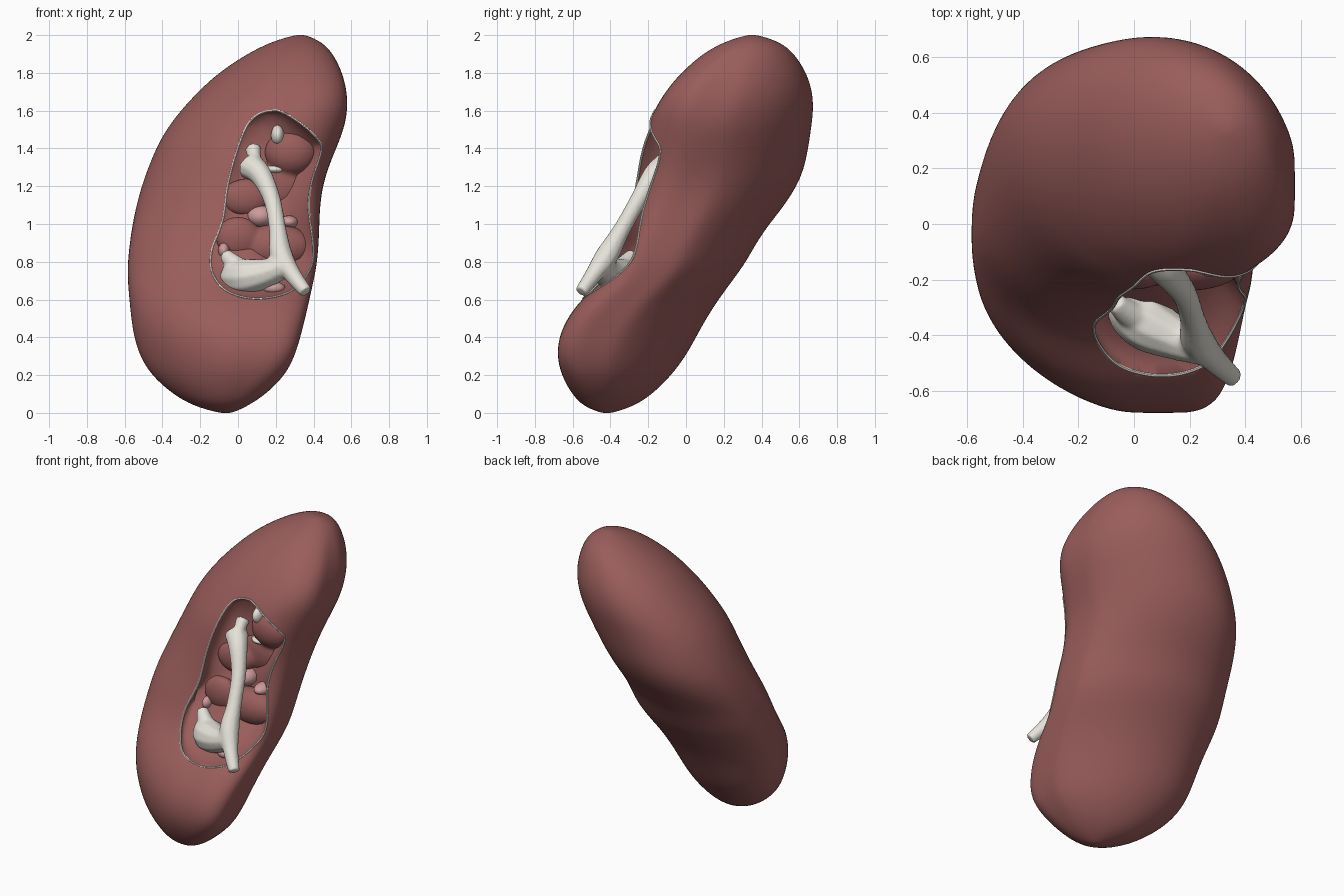
import bpy, bmesh, math
from mathutils import Vector
from mathutils.bvhtree import BVHTree

if "Cube" in bpy.data.objects:
    bpy.data.objects.remove(bpy.data.objects["Cube"])


def material(name, rgb):
    m = bpy.data.materials.new(name)
    m.diffuse_color = (*rgb, 1)
    m.use_nodes = True
    m.node_tree.nodes["Principled BSDF"].inputs["Base Color"].default_value = m.diffuse_color
    return m


RED = material("red_tissue", (0.32, 0.11, 0.105))
CREAM = material("cream_tissue", (0.78, 0.76, 0.69))
PINK = material("pink_tissue", (0.62, 0.33, 0.33))


def make(name, bm, mat):
    bmesh.ops.recalc_face_normals(bm, faces=bm.faces)
    me = bpy.data.meshes.new(name)
    bm.to_mesh(me)
    bm.free()
    me.materials.append(mat)
    ob = bpy.data.objects.new(name, me)
    bpy.context.collection.objects.link(ob)
    return ob


def select(*obs):
    bpy.ops.object.select_all(action='DESELECT')
    for ob in obs:
        ob.select_set(True)
    bpy.context.view_layer.objects.active = obs[0]


def smooth(ob, angle=50):
    select(ob)
    bpy.ops.object.shade_smooth_by_angle(angle=math.radians(angle))
    return ob


def merge(name, obs, voxel, repeat):
    """Blend overlapping parts into one organic skin."""
    select(*obs)
    bpy.ops.object.join()
    ob = bpy.context.object
    ob.name = name
    m = ob.modifiers.new("blend", 'REMESH')
    m.mode, m.voxel_size = 'VOXEL', voxel
    s = ob.modifiers.new("soften", 'SMOOTH')
    s.iterations = repeat
    for mod in ("blend", "soften"):
        bpy.ops.object.modifier_apply(modifier=mod)
    smooth(ob, 80)


def loft(rings):
    bm = bmesh.new()
    vs = [[bm.verts.new(p) for p in r] for r in rings]
    n = len(rings[0])
    for a, b in zip(vs, vs[1:]):
        for i in range(n):
            bm.faces.new((a[i], a[(i + 1) % n], b[(i + 1) % n], b[i]))
    for r in (vs[0], vs[-1]):
        c = bm.verts.new(sum((v.co for v in r), Vector()) / n)
        for i in range(n):
            bm.faces.new((r[i], r[(i + 1) % n], c))
    return bm


def spline(pts, steps, closed=False):
    """Catmull-Rom resampling of a list of vectors."""
    n, out = len(pts), []
    for i in range(n if closed else n - 1):
        idx = [i - 1, i, i + 1, i + 2]
        p = [pts[k % n] if closed else pts[min(max(k, 0), n - 1)] for k in idx]
        for s in range(steps):
            t = s / steps
            out.append(0.5 * (2 * p[1] + (p[2] - p[0]) * t
                       + (2 * p[0] - 5 * p[1] + 4 * p[2] - p[3]) * t * t
                       + (3 * p[1] - p[0] - 3 * p[2] + p[3]) * t ** 3))
    return out if closed else out + [pts[-1]]


def tube(name, pts, mat, closed=False, sides=3):
    """Smooth tube through (x, y, z, radius) points."""
    cu = bpy.data.curves.new(name, 'CURVE')
    cu.dimensions = '3D'
    cu.bevel_depth = 1
    cu.bevel_resolution = sides
    cu.use_fill_caps = True
    path = spline([Vector(p) for p in pts], 6, closed)
    sp = cu.splines.new('POLY')
    sp.points.add(len(path) - 1)
    sp.use_cyclic_u = closed
    for q, p in zip(sp.points, path):
        q.co = (p[0], p[1], p[2], 1)
        q.radius = p[3]
    cu.materials.append(mat)
    ob = bpy.data.objects.new(name, cu)
    bpy.context.collection.objects.link(ob)
    select(ob)
    bpy.ops.object.convert(target='MESH')
    return smooth(bpy.context.object)


def bvh_of(ob):
    return BVHTree.FromObject(ob, bpy.context.evaluated_depsgraph_get())


def front_hit(bvh, x, z):
    hit = bvh.ray_cast(Vector((x, -3, z)), Vector((0, 1, 0)))[0]
    return hit or bvh.find_nearest(Vector((x, -0.25, z)))[0]


# Bean-shaped body: z, x range, y range of each level
LEVELS = [(0, -.1, -.03, -.45, -.39), (.035, -.235, .05, -.545, -.275),
          (.1, -.35, .15, -.605, -.175), (.2, -.465, .25, -.66, -.075),
          (.3, -.525, .30, -.683, 0), (.4, -.554, .33, -.673, .055),
          (.5, -.567, .355, -.63, .11), (.6, -.575, .378, -.555, .175),
          (.7, -.584, .40, -.445, .25), (.8, -.584, .42, -.375, .325),
          (.95, -.567, .43, -.325, .405), (1.1, -.539, .432, -.285, .53),
          (1.25, -.497, .458, -.265, .62), (1.4, -.437, .52, -.25, .65),
          (1.5, -.382, .56, -.21, .664), (1.6, -.307, .58, -.17, .677),
          (1.7, -.214, .577, -.11, .672), (1.8, -.107, .553, -.028, .64),
          (1.9, .045, .505, .085, .577), (1.965, .175, .445, .2, .5),
          (2, .3, .36, .32, .38)]


def bell(z, mid, width):
    return math.exp(-((z - mid) / width) ** 2)


def lobe(t, at, power):
    return max(0, math.cos(t - at)) ** power


rings = []
for z, x0, x1, y0, y1 in LEVELS:
    ring = []
    skew = -.34 + .15 * min(1, max(0, (z - .3) / .4))
    inner = min(1, z / .3, (2 - z) / .3) * (.14 - .1 * bell(z, 1.4, .22))
    for i in range(32):
        t = 2 * math.pi * i / 32
        # fuller inner and front left corners, flatter back right corner
        k = (1 + inner * lobe(t, -.6, 5)
             + (.13 * bell(z, .85, .3) - .05 * bell(z, .25, .2)) * lobe(t, -2.3, 4)
             - .06 * bell(z, .9, .3) * lobe(t, .9, 4))
        u, v = k * math.cos(t), max(-1, k * math.sin(t + skew))
        u = max(-1, min(1, u))
        ring.append(Vector(((x0 + x1 + (x1 - x0) * u) / 2, (y0 + y1 + (y1 - y0) * v) / 2, z)))
    rings.append(ring)
body = make("kidney_body", loft(rings), RED)
sub = body.modifiers.new("smooth", 'SUBSURF')
sub.levels = sub.render_levels = 2
select(body)
bpy.ops.object.modifier_apply(modifier="smooth")

# Opening on the inner side: outline seen from the front, laid on the body
OUTLINE = [(.2, 1.6), (.08, 1.56), (.01, 1.43), (-.05, 1.22), (-.08, 1.02),
           (-.14, .85), (-.13, .73), (-.05, .64), (.1, .605), (.27, .64),
           (.37, .74), (.40, .86), (.375, 1.08), (.39, 1.22), (.44, 1.38),
           (.42, 1.45), (.32, 1.54)]
bvh = bvh_of(body)
rim = [front_hit(bvh, p.x, p.y) for p in spline([Vector(p) for p in OUTLINE], 5, True)]
centre = sum(rim, Vector()) / len(rim)
out = Vector((.5, -.87, 0))
steps = [(.3, 1.05), (0, 1), (-.05, 1), (-.11, .95), (-.17, .82), (-.21, .6), (-.23, .3)]
cutter = make("hilum_cutter",
              loft([[centre + (p - centre) * s + out * d for p in rim] for d, s in steps]), RED)
cut = body.modifiers.new("hilum", 'BOOLEAN')
cut.operation, cut.object, cut.solver = 'DIFFERENCE', cutter, 'EXACT'
select(body)
bpy.ops.object.modifier_apply(modifier="hilum")
bpy.data.objects.remove(cutter)
smooth(body)
tube("capsule_rim", [(*p, .006) for p in rim[::2]], CREAM, True, 1)

# Lobes and papillae resting on the cavity floor: x, z, then radii
floor = bvh_of(body)


def blob(name, x, z, size, mat):
    bm = bmesh.new()
    bmesh.ops.create_uvsphere(bm, u_segments=24, v_segments=14, radius=1)
    p = front_hit(floor, x, z)
    for v in bm.verts:
        v.co = Vector(v.co[i] * size[i] for i in range(3)) + p
    return smooth(make(name, bm, mat))


merge("renal_columns", [blob("column", x, z, s, RED) for x, z, s in [
    (.28, 1.38, (.14, .09, .12)), (.04, 1.14, (.13, .06, .1)), (.2, .88, (.2, .1, .12)),
    (.0, .93, (.12, .06, .11)), (.18, 1.2, (.16, .05, .12))]], .013, 6)
for i, (x, z, s) in enumerate([(.12, 1.04, (.075, .08, .06)), (.27, 1.01, (.05, .08, .035)),
                               (-.075, .86, (.03, .05, .04)), (.19, .66, (.06, .05, .035))]):
    blob(f"papilla_{i + 1}", x, z, s, PINK)
for i, (x, z, s) in enumerate([(.21, 1.47, (.035, .07, .055)), (.2, 1.29, (.06, .06, .025))]):
    blob(f"small_calyx_{i + 1}", x, z, s, CREAM)

# Ureter, renal pelvis and branches blended together
PATHS = [[(.36, -.555, .64, .036), (.29, -.49, .73, .047), (.23, -.42, .83, .062),
          (.21, -.34, .97, .047), (.18, -.25, 1.13, .047), (.12, -.17, 1.26, .06),
          (.06, -.1, 1.31, .075)],
         [(.25, -.45, .78, .06), (.15, -.41, .74, .08), (.05, -.36, .72, .1),
          (-.01, -.31, .72, .09), (-.03, -.25, .73, .06)],
         [(.05, -.36, .74, .06), (-.02, -.32, .79, .05), (-.07, -.28, .84, .035)],
         [(.12, -.17, 1.26, .05), (.09, -.12, 1.34, .035), (.08, -.06, 1.4, .045)]]
merge("ureter_and_pelvis", [tube("branch", p, CREAM) for p in PATHS], .01, 6)
